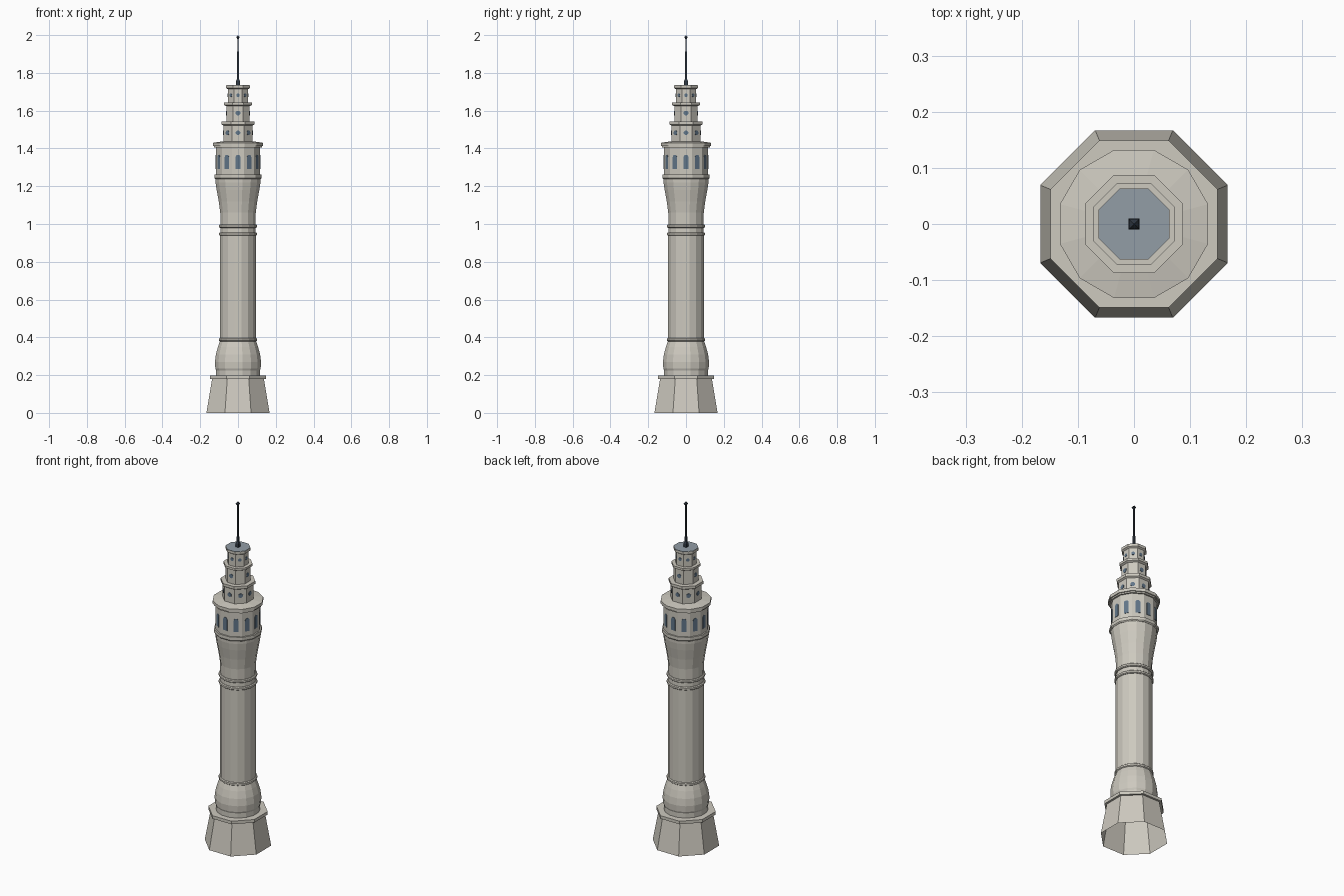
import bpy
import bmesh
from math import pi, sin, cos
from mathutils import Vector

cube = bpy.data.objects.get("Cube")
if cube:
    bpy.data.objects.remove(cube, do_unlink=True)


def material(name, rgb):
    m = bpy.data.materials.new(name)
    m.use_nodes = True
    m.diffuse_color = (*rgb, 1)
    m.node_tree.nodes["Principled BSDF"].inputs["Base Color"].default_value = (*rgb, 1)
    return m


STONE = material("pale stone", (0.61, 0.585, 0.52))
GLASS = material("blue grey glass", (0.12, 0.18, 0.25))
ROOF = material("blue grey roof", (0.29, 0.34, 0.38))
METAL = material("dark metal", (0.03, 0.04, 0.055))


def finish(name, bm, mat):
    mesh = bpy.data.meshes.new(name)
    bm.to_mesh(mesh)
    bm.free()
    mesh.materials.append(mat)
    obj = bpy.data.objects.new(name, mesh)
    bpy.context.collection.objects.link(obj)
    return obj


def turned(name, sides, profile, mat, bottom=True, top=True):
    """Faceted solid from (flat-to-centre distance, height) pairs, one face to the front."""
    bm = bmesh.new()
    rings = []
    for apothem, z in profile:
        r = apothem / cos(pi / sides)
        angles = [(k + 0.5) * 2 * pi / sides for k in range(sides)]
        rings.append([bm.verts.new((r * cos(a), r * sin(a), z)) for a in angles])
    for low, high in zip(rings, rings[1:]):
        for k in range(sides):
            j = (k + 1) % sides
            bm.faces.new((low[k], low[j], high[j], high[k]))
    if bottom:
        bm.faces.new(rings[0][::-1])
    if top:
        bm.faces.new(rings[-1])
    return finish(name, bm, mat)


def windows(name, count, distance, z, outline):
    """Thin glass plates spread evenly around a wall."""
    bm = bmesh.new()
    for k in range(count):
        a = 2 * pi * k / count
        out, side = Vector((cos(a), sin(a), 0)), Vector((-sin(a), cos(a), 0))
        back, front = [
            [bm.verts.new(out * d + side * u + Vector((0, 0, z + v))) for u, v in outline]
            for d in (distance - 0.001, distance + 0.002)]
        bm.faces.new(front)
        for i in range(len(outline)):
            j = (i + 1) % len(outline)
            bm.faces.new((back[i], back[j], front[j], front[i]))
    return finish(name, bm, GLASS)


def disc(r, sides=8):
    return [(r * cos((k + 0.5) * 2 * pi / sides), r * sin((k + 0.5) * 2 * pi / sides))
            for k in range(sides)]


def arch(half, low, spring, steps=6):
    curve = [(half * cos(pi * k / steps), spring + half * sin(pi * k / steps))
             for k in range(steps + 1)]
    return [(-half, low), (half, low)] + curve


# Octagonal plinth, hollow underneath, with its cornice
turned("plinth", 8, [(0.167, 0), (0.137, 0.18)], STONE, bottom=False, top=False)
turned("plinth_cornice", 8, [(0.149, 0.18), (0.149, 0.198)], STONE)

# Main column: bulb foot, straight shaft and flaring head
turned("column", 16, [
    (0.116, 0.195), (0.116, 0.225), (0.12, 0.235), (0.122, 0.27), (0.117, 0.31),
    (0.106, 0.35), (0.096, 0.378), (0.094, 0.4), (0.094, 0.94), (0.092, 0.99),
    (0.094, 1.06), (0.102, 1.12), (0.113, 1.18), (0.119, 1.22), (0.12, 1.245)], STONE)
for name, z in (("lower_band", 0.378), ("middle_band", 0.938), ("upper_band", 0.98)):
    turned(name, 16, [(0.096, z), (0.101, z + 0.004), (0.101, z + 0.014),
                      (0.096, z + 0.018)], STONE)

# Twelve-sided gallery with arched windows and a gently sloping roof
turned("gallery_sill", 12, [(0.12, 1.237), (0.125, 1.243), (0.125, 1.262)], STONE)
turned("gallery", 12, [(0.117, 1.26), (0.117, 1.41)], STONE)
turned("gallery_cornice", 12, [(0.126, 1.404), (0.126, 1.412), (0.132, 1.412),
                               (0.132, 1.43), (0.078, 1.438)], STONE)
windows("gallery_windows", 12, 0.117, 1.29, arch(0.013, 0, 0.063))

# Three stepped octagonal tiers: wall, cap, round windows
tiers = [
    ("lower", 0.078, 0.087, 1.43, 1.527, 1.543, 8, 1.483, 0.013),
    ("middle", 0.062, 0.073, 1.54, 1.63, 1.643, 4, 1.587, 0.013),
    ("upper", 0.054, 0.063, 1.64, 1.72, 1.734, 8, 1.682, 0.01),
]
for name, wall, cap, z0, z1, z2, count, wz, wr in tiers:
    turned(name + "_tier", 8, [(wall, z0), (wall, z1)], STONE)
    turned(name + "_tier_cap", 8, [(wall, z1 - 0.006), (cap, z1), (cap, z2)], STONE)
    windows(name + "_tier_windows", count, wall, wz, disc(wr))
turned("roof", 8, [(0.062, 1.733), (0.062, 1.736)], ROOF)

# Antenna: socket, slender mast and diamond tip
turned("antenna_socket", 4, [(0.01, 1.735), (0.01, 1.757), (0.005, 1.768)], METAL)
turned("antenna_mast", 4, [(0.005, 1.76), (0.0035, 1.985)], METAL)
turned("antenna_tip", 4, [(0.001, 1.976), (0.009, 1.988), (0.0005, 2.0)], METAL)
